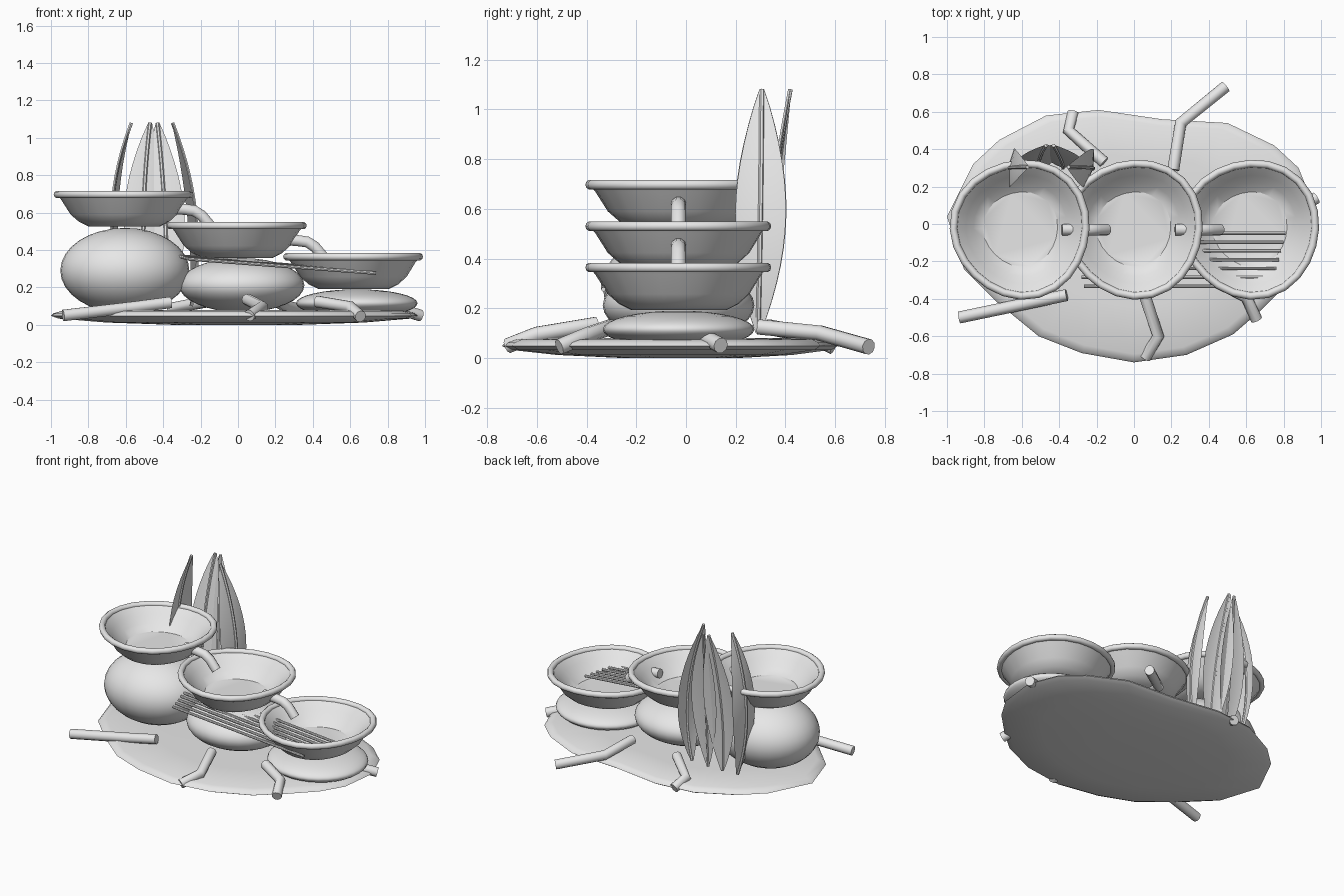
import bpy, bmesh, math
from mathutils import Vector

cube = bpy.data.objects.get("Cube")
if cube:
    bpy.data.objects.remove(cube, do_unlink=True)

grey = bpy.data.materials.new("plain grey")
grey.use_nodes = True
grey.diffuse_color = (0.8, 0.8, 0.8, 1)
grey.node_tree.nodes["Principled BSDF"].inputs["Base Color"].default_value = (0.8, 0.8, 0.8, 1)


def finish(obj, angle=40):
    """Give the object its colour and shading."""
    bpy.ops.object.select_all(action='DESELECT')
    obj.select_set(True)
    bpy.context.view_layer.objects.active = obj
    if obj.type == 'CURVE':
        bpy.ops.object.convert(target='MESH')
        obj = bpy.context.view_layer.objects.active
    obj.data.materials.clear()
    obj.data.materials.append(grey)
    bpy.ops.object.shade_smooth_by_angle(angle=math.radians(angle))
    return obj


def from_bmesh(name, bm, angle=40):
    bmesh.ops.recalc_face_normals(bm, faces=bm.faces)
    mesh = bpy.data.meshes.new(name)
    bm.to_mesh(mesh)
    bm.free()
    obj = bpy.data.objects.new(name, mesh)
    bpy.context.collection.objects.link(obj)
    return finish(obj, angle)


def loft(name, rings, angle=40):
    """Join closed rings of points into a capped skin."""
    bm = bmesh.new()
    loops = [[bm.verts.new(p) for p in ring] for ring in rings]
    n = len(loops[0])
    for a, b in zip(loops, loops[1:]):
        for i in range(n):
            j = (i + 1) % n
            bm.faces.new((a[i], a[j], b[j], b[i]))
    bm.faces.new(loops[0])
    bm.faces.new(loops[-1])
    return from_bmesh(name, bm, angle)


def tube(name, points, radius, cyclic=False, sides=3):
    """Round rod along a path."""
    curve = bpy.data.curves.new(name, 'CURVE')
    curve.dimensions = '3D'
    curve.bevel_depth = radius
    curve.bevel_resolution = sides
    curve.use_fill_caps = True
    spline = curve.splines.new('POLY')
    spline.points.add(len(points) - 1)
    for sp, p in zip(spline.points, points):
        sp.co = (*p, 1)
    spline.use_cyclic_u = cyclic
    obj = bpy.data.objects.new(name, curve)
    bpy.context.collection.objects.link(obj)
    return finish(obj)


# Shallow base slab with an uneven outline
outline = [(-1, .04), (-.86, .32), (-.72, .45), (-.47, .58), (-.19, .61), (.15, .56),
           (.5, .54), (.75, .42), (.88, .3), (.96, .1), (.93, -.15), (.84, -.3),
           (.68, -.46), (.53, -.59), (.28, -.7), (0, -.74), (-.28, -.69),
           (-.51, -.6), (-.73, -.42), (-.91, -.24)]
slab_profile = [(.35, 0), (.7, .012), (.96, .033), (1, .048), (.985, .062), (.94, .075), (.6, .08)]
loft("base_slab", [[(x * s, y * s, z) for x, y in outline] for s, z in slab_profile], 50)


def ring(cx, r, z, n=24):
    """Slightly uneven circle, fuller at the back right."""
    pts = []
    for i in range(n):
        a = math.tau * i / n
        k = r * (1 + .025 * math.cos(3 * a - 2.4))
        pts.append((cx + k * math.cos(a), -.025 + k * math.sin(a), z))
    return pts


# Bowls with rolled rims, stepping down to the left, each on a stone
steps = [("upper", -.605, .525), ("middle", 0, .358), ("lower", .622, .192)]
bowl_profile = [(.19, 0), (.24, .025), (.285, .065), (.335, .145), (.358, .17),
                (.335, .172), (.29, .13), (.25, .085), (.2, .05)]
for label, cx, z in steps:
    loft(label + "_bowl", [ring(cx, r, z + h) for r, h in bowl_profile], 35)
    tube(label + "_bowl_rim", ring(cx, .354, z + .172), .02, True)

stones = [("upper", -.605, .29, .345, .228), ("middle", .02, .212, .335, .145),
          ("lower", .635, .115, .325, .075)]
for label, cx, cz, rx, rz in stones:
    bpy.ops.mesh.primitive_uv_sphere_add(segments=32, ring_count=16, radius=1,
                                         location=(cx, -.03, cz))
    stone = bpy.context.object
    stone.name = label + "_stone"
    stone.scale = (rx, .305, rz)
    finish(stone, 60)

# Spouts pouring from one bowl into the next
for label, cx, z in steps[:2]:
    path = [(.22, .1), (.32, .092), (.37, .085), (.41, .06), (.46, 0)]
    tube(label + "_spout", [(cx + x, -.03, z + h) for x, h in path], .031)

# Bent branches spread around the slab
branches = {
    "back_left_branch": [(.21, .29, .125), (.25, .54, .1), (.49, .735, .045)],
    "back_right_branch": [(-.16, .33, .125), (-.35, .5, .09), (-.325, .595, .045)],
    "front_right_branch": [(-.36, -.38, .12), (-.55, -.42, .095), (-.935, -.5, .05)],
    "front_branch": [(.05, -.36, .135), (.13, -.6, .095), (.06, -.715, .05)],
    "front_left_branch": [(.42, -.3, .125), (.6, -.39, .095), (.655, -.51, .045)],
    "left_branch": [(.72, .03, .11), (.89, .09, .075), (.975, .14, .05)],
}
for name, points in branches.items():
    tube(name, points, .032)

# Thin parallel sticks across the middle and lower bowls
for i in range(7):
    y = -.05 - .047 * i
    tube("stick_%d" % (i + 1), [(-.34 + .012 * i, y, .37 - .003 * i),
                                (.81 - .012 * i, y, .276)], .009, sides=2)


def leaf(name, base, middle, tip, side, fold):
    """Upright pointed blade with a folded middle and a rib."""
    base, middle, tip = Vector(base), Vector(middle), Vector(tip)
    side, fold = Vector(side).normalized(), Vector(fold)
    bm = bmesh.new()
    rows, spine = [], []
    steps_up = 14
    for i in range(steps_up + 1):
        t = i / steps_up
        # quadratic path passing through the middle point
        bend = middle * 2 - (base + tip) * .5
        c = base * (1 - t) ** 2 + bend * 2 * t * (1 - t) + tip * t * t
        w = .01 + .095 * math.sin(math.pi * t) ** .9
        spine.append(c)
        rows.append([bm.verts.new(p) for p in (c - side * w + fold * w, c, c + side * w + fold * w)])
    for a, b in zip(rows, rows[1:]):
        for k in range(2):
            bm.faces.new((a[k], a[k + 1], b[k + 1], b[k]))
    thick = bmesh.ops.solidify(bm, geom=bm.faces[:], thickness=.006)
    from_bmesh(name, bm, 30)
    tube(name + "_rib", spine, .01, sides=1)


# Cluster of leaves behind the upper bowl
leaf("right_leaf", (-.6, .29, .1), (-.675, .3, .58), (-.57, .305, 1.08), (.12, 1, 0), (.2, 0, 0))
leaf("middle_right_leaf", (-.49, .3, .1), (-.505, .34, .58), (-.47, .42, 1.08), (1, .12, 0), (0, .2, 0))
leaf("middle_left_leaf", (-.38, .3, .1), (-.39, .34, .58), (-.43, .42, 1.08), (1, -.12, 0), (0, .2, 0))
leaf("left_leaf", (-.25, .29, .1), (-.225, .3, .58), (-.35, .305, 1.08), (.25, 1, 0), (-.2, 0, 0))
